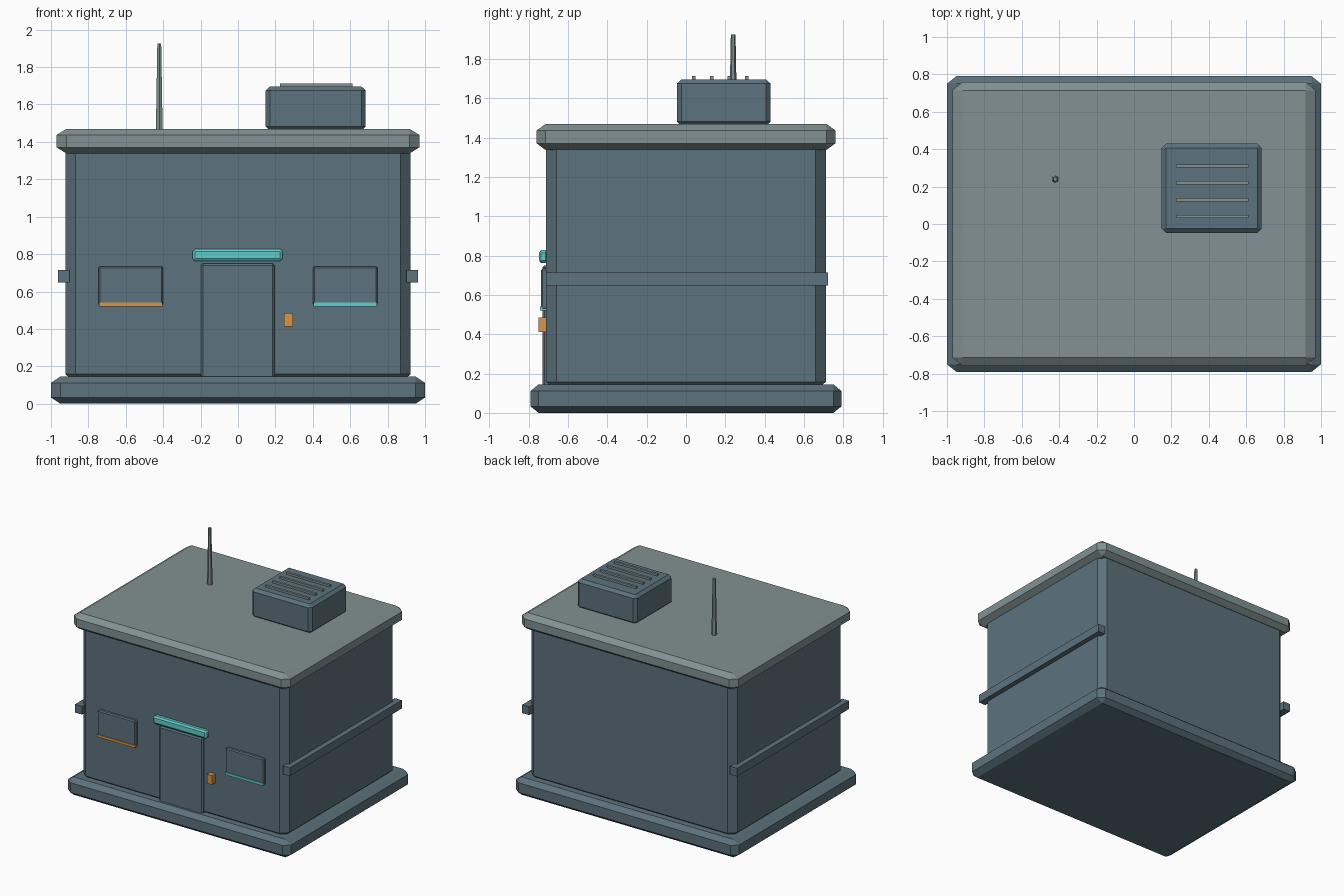
import bpy, bmesh
from mathutils import Vector, Matrix

if "Cube" in bpy.data.objects:
    bpy.data.objects.remove(bpy.data.objects["Cube"])


def material(name, rgb):
    m = bpy.data.materials.new(name)
    m.diffuse_color = (*rgb, 1)
    m.use_nodes = True
    m.node_tree.nodes["Principled BSDF"].inputs["Base Color"].default_value = m.diffuse_color
    return m


WALL = material("slate_blue", (0.107, 0.168, 0.205))
ROOF = material("grey_green", (0.223, 0.283, 0.287))
TEAL = material("teal", (0.117, 0.62, 0.61))
ORANGE = material("orange", (0.68, 0.31, 0.068))


def finish(bm, name, mat):
    me = bpy.data.meshes.new(name)
    bm.to_mesh(me)
    bm.free()
    me.materials.append(mat)
    ob = bpy.data.objects.new(name, me)
    bpy.context.collection.objects.link(ob)
    return ob


def box(name, mat, x, y, z, bevel=None):
    """Box from (min, max) ranges; bevel = chamfer size along x, y, z."""
    lo, hi = Vector((x[0], y[0], z[0])), Vector((x[1], y[1], z[1]))
    size, centre = hi - lo, (lo + hi) / 2
    b = Vector(bevel) if bevel else Vector((1, 1, 1))
    bm = bmesh.new()
    bmesh.ops.create_cube(bm, size=1)
    bmesh.ops.scale(bm, verts=bm.verts, vec=[s / k for s, k in zip(size, b)])
    if bevel:
        bmesh.ops.bevel(bm, geom=bm.edges[:], offset=1, segments=1,
                        affect='EDGES', profile=0.5)
    bmesh.ops.scale(bm, verts=bm.verts, vec=b)
    bmesh.ops.translate(bm, verts=bm.verts, vec=centre)
    return finish(bm, name, mat)


# Main masses
box("base_slab", WALL, (-1, 1), (-0.79, 0.79), (0, 0.145), (0.05, 0.04, 0.033))
box("building_body", WALL, (-0.922, 0.922), (-0.711, 0.711), (0.11, 1.39), (0.052, 0.052, 0.048))
box("roof_slab", ROOF, (-0.97, 0.97), (-0.76, 0.76), (1.338, 1.47), (0.053, 0.045, 0.033))

# Door, canopy and door panel
box("door", WALL, (-0.197, 0.195), (-0.731, -0.69), (0.13, 0.75), (0.01, 0.01, 0.01))
box("door_canopy", TEAL, (-0.243, 0.238), (-0.748, -0.705), (0.762, 0.828), (0.014, 0.01, 0.014))
box("door_panel", ORANGE, (0.246, 0.294), (-0.751, -0.705), (0.412, 0.486))

# Windows with coloured sill strips
for side, name, mat in ((-1, "left", ORANGE), (1, "right", TEAL)):
    cx = side * 0.574
    box(name + "_window", WALL, (cx - 0.172, cx + 0.172), (-0.737, -0.70), (0.525, 0.735), (0.008, 0.008, 0.008))
    box(name + "_window_sill", mat, (cx - 0.17, cx + 0.17), (-0.744, -0.705), (0.521, 0.541))
    # Side rail
    xs = sorted((side * 0.90, side * 0.963))
    box(name + "_side_rail", WALL, xs, (-0.712, 0.722), (0.647, 0.714))

# Rooftop unit with slats
box("roof_unit", WALL, (0.148, 0.683), (-0.047, 0.431), (1.46, 1.697), (0.024, 0.024, 0.022))
for i in range(4):
    y = 0.04 + i * 0.09
    box(f"roof_unit_slat_{i + 1}", ROOF, (0.224, 0.612), (y - 0.009, y + 0.009), (1.685, 1.713))

# Antenna
bm = bmesh.new()
bmesh.ops.create_cone(bm, cap_ends=True, segments=6, radius1=0.021, radius2=0.012,
                      depth=0.475, matrix=Matrix.Translation((-0.421, 0.24, 1.6875)))
finish(bm, "antenna", ROOF)
